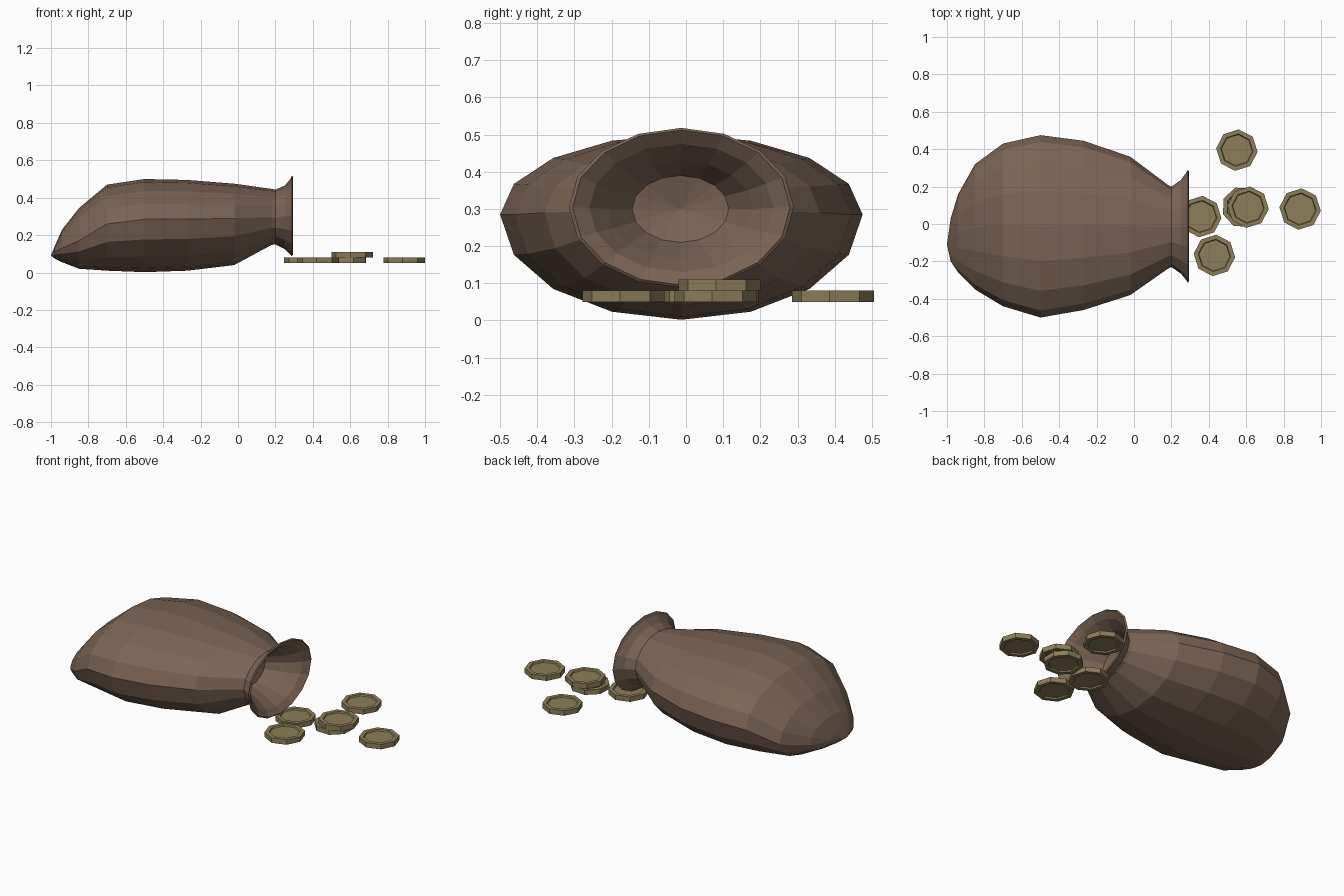
import bpy, bmesh
from math import sin, cos, pi, radians

if "Cube" in bpy.data.objects:
    bpy.data.objects.remove(bpy.data.objects["Cube"])


def material(name, color):
    m = bpy.data.materials.new(name)
    m.diffuse_color = (*color, 1)
    m.use_nodes = True
    m.node_tree.nodes["Principled BSDF"].inputs["Base Color"].default_value = m.diffuse_color
    return m


def finish(name, bm, mat):
    bmesh.ops.recalc_face_normals(bm, faces=bm.faces)
    mesh = bpy.data.meshes.new(name)
    bm.to_mesh(mesh)
    bm.free()
    mesh.materials.append(mat)
    ob = bpy.data.objects.new(name, mesh)
    bpy.context.collection.objects.link(ob)
    return ob


leather = material("leather", (0.20, 0.13, 0.09))
gold = material("gold", (0.27, 0.21, 0.10))

# Sack sections: x, y min, y max, z bottom, z widest, z top
SECTIONS = [
    (-0.98, -0.20, 0.03, 0.075, 0.11, 0.14),
    (-0.94, -0.26, 0.16, 0.055, 0.13, 0.23),
    (-0.85, -0.35, 0.32, 0.02, 0.17, 0.345),
    (-0.70, -0.44, 0.43, 0.01, 0.26, 0.47),
    (-0.50, -0.50, 0.475, 0.002, 0.285, 0.50),
    (-0.27, -0.46, 0.445, 0.01, 0.285, 0.495),
    (-0.02, -0.38, 0.36, 0.04, 0.29, 0.475),
    (0.18, -0.24, 0.21, 0.148, 0.295, 0.447),
    (0.20, -0.23, 0.20, 0.15, 0.295, 0.443),
    (0.25, -0.265, 0.235, 0.125, 0.30, 0.465),
    (0.28, -0.30, 0.275, 0.097, 0.303, 0.50),
    (0.288, -0.315, 0.29, 0.088, 0.305, 0.518),
    (0.294, -0.305, 0.28, 0.095, 0.305, 0.512),
    # inside of the mouth
    (0.265, -0.26, 0.235, 0.13, 0.303, 0.475),
    (0.20, -0.21, 0.18, 0.165, 0.30, 0.43),
    (0.10, -0.145, 0.115, 0.21, 0.30, 0.39),
]
SIDES = 16


def ring(bm, x, y0, y1, zb, zm, zt):
    out = []
    for i in range(SIDES):
        a = 2 * pi * i / SIDES
        rz = zt - zm if sin(a) > 0 else zm - zb
        out.append(bm.verts.new((x, (y0 + y1) / 2 + cos(a) * (y1 - y0) / 2, zm + sin(a) * rz)))
    return out


# Sack: one lofted skin from the closed end, over the lip and into the mouth
bm = bmesh.new()
rings = [ring(bm, *s) for s in SECTIONS]
for a, b in zip(rings, rings[1:]):
    for i in range(SIDES):
        j = (i + 1) % SIDES
        bm.faces.new((a[i], a[j], b[j], b[i]))
for r, tip in ((rings[0], (-1.0, -0.11, 0.09)), (rings[-1], (0.07, -0.015, 0.30))):
    v = bm.verts.new(tip)
    for i in range(SIDES):
        bm.faces.new((r[i], r[(i + 1) % SIDES], v))
finish("sack", bm, leather)

# Coins: octagonal discs with a recessed panel on both faces
COINS = [  # x, y, z, turn
    (0.357, 0.04, 0.065, -5), (0.55, 0.395, 0.065, -5), (0.43, -0.168, 0.065, -5),
    (0.888, 0.08, 0.065, -5), (0.58, 0.09, 0.065, -25), (0.61, 0.09, 0.095, -5),
]
for n, (x, y, z, turn) in enumerate(COINS, 1):
    bm = bmesh.new()
    bmesh.ops.create_cone(bm, cap_ends=True, segments=8, radius1=0.111, radius2=0.111, depth=0.03)
    bm.normal_update()
    caps = [f for f in bm.faces if abs(f.normal.z) > 0.9]
    bmesh.ops.inset_individual(bm, faces=caps, thickness=0.024)
    bmesh.ops.inset_individual(bm, faces=caps, thickness=0.004, depth=-0.008)
    coin = finish(f"coin_{n}", bm, gold)
    coin.location = (x, y, z)
    coin.rotation_euler.z = radians(turn)
